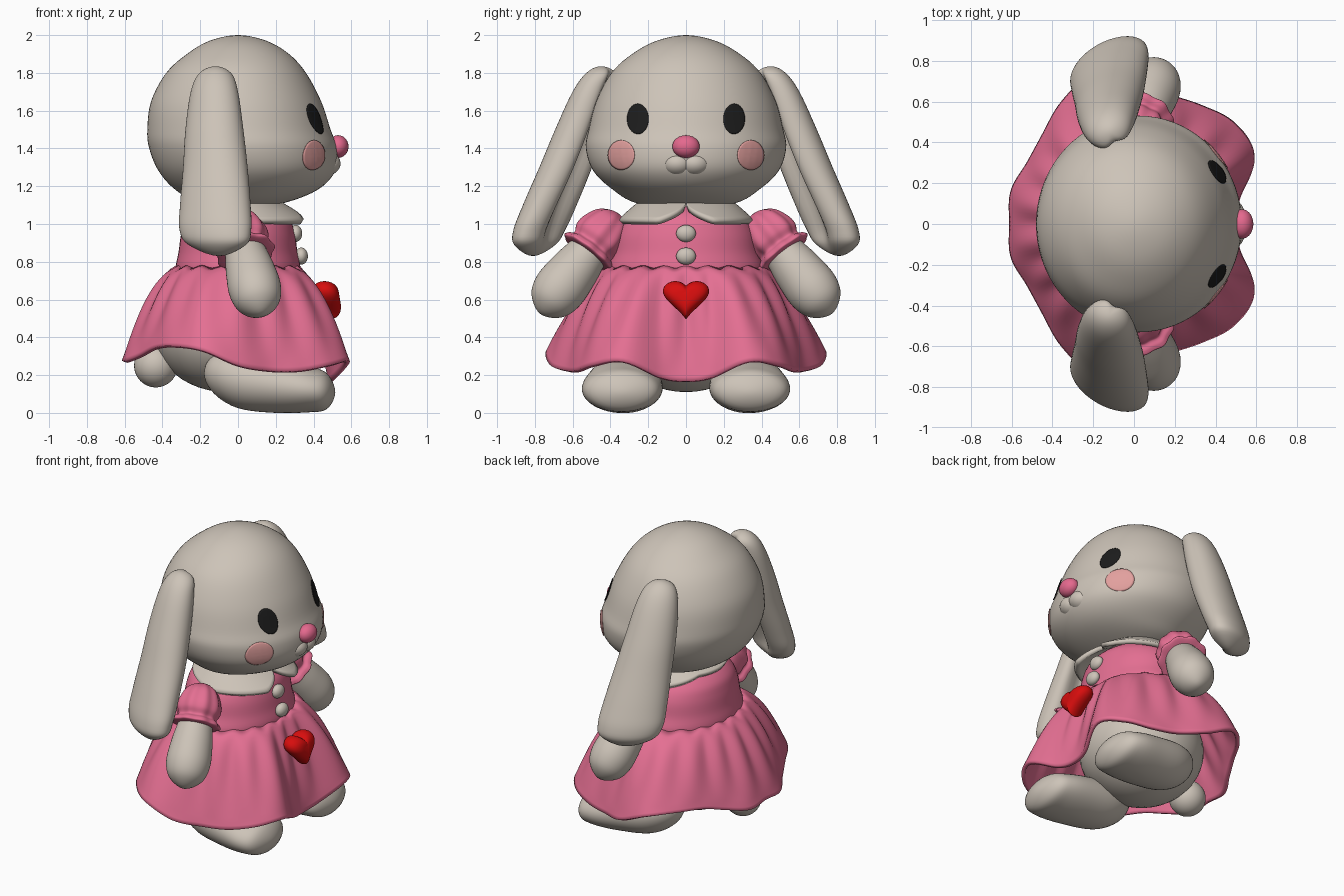
import bpy, bmesh, math
from mathutils import Matrix, Vector
from mathutils.bvhtree import BVHTree
from math import sin, cos, pi, radians

if "Cube" in bpy.data.objects:
    bpy.data.objects.remove(bpy.data.objects["Cube"])


def material(name, rgb):
    m = bpy.data.materials.new(name)
    m.diffuse_color = (*rgb, 1)
    m.use_nodes = True
    m.node_tree.nodes["Principled BSDF"].inputs["Base Color"].default_value = m.diffuse_color
    return m


FUR = material("warm grey fur", (0.61, 0.55, 0.48))
PINK = material("dress pink", (0.78, 0.16, 0.29))
NOSE = material("nose pink", (0.78, 0.14, 0.27))
BLUSH = material("blush pink", (0.76, 0.35, 0.34))
BLACK = material("eye black", (0.012, 0.012, 0.012))
RED = material("heart red", (0.68, 0.004, 0.004))


def finish(name, bm, mat, thick=0):
    bmesh.ops.recalc_face_normals(bm, faces=bm.faces)
    me = bpy.data.meshes.new(name)
    bm.to_mesh(me)
    bm.free()
    me.materials.append(mat)
    for p in me.polygons:
        p.use_smooth = True
    ob = bpy.data.objects.new(name, me)
    bpy.context.collection.objects.link(ob)
    if thick:
        mod = ob.modifiers.new("thickness", 'SOLIDIFY')
        mod.thickness, mod.offset = thick, 0
    return ob


def catmull(a, b, c, d, t):
    return [0.5 * (2 * q + (r - p) * t + (2 * p - 5 * q + 4 * r - s) * t * t
                   + (3 * q - p - 3 * r + s) * t ** 3) for p, q, r, s in zip(a, b, c, d)]


def skin(bm, rings):
    n = len(rings[0])
    for r0, r1 in zip(rings, rings[1:]):
        for i in range(n):
            j = (i + 1) % n
            bm.faces.new((r0[i], r0[j], r1[j], r1[i]))


def loft(name, mat, secs, frame=Matrix(), side=1, n=48, steps=5, rot=0, dent=0, wave=0, waves=9):
    """Smooth closed skin through (height, cx, cy, rx, ry) sections; end sections are poles."""
    flip = lambda s: (s[0], s[1], s[2], -s[3], -s[4])
    pts = [flip(secs[1])] + list(secs) + [flip(secs[-2])]
    fine = [catmull(*pts[i:i + 4], k / steps) for i in range(len(secs) - 1) for k in range(steps)][1:]
    bm = bmesh.new()

    def vert(x, y, z):
        p = frame @ Vector((x, y, z))
        return bm.verts.new((p.x, p.y * side, max(p.z, 0)))
    rings = []
    for m, (z, cx, cy, rx, ry) in enumerate(fine):
        ring = []
        fold = dent * sin(pi * (m + 1) / (len(fine) + 1))  # fades out towards both ends
        for i in range(n):
            a = 2 * pi * i / n
            k = 1 + wave * cos(waves * a)
            u, v = rx * cos(a) * k, ry * sin(a) * k
            if sin(a) < 0:
                v *= 1 - fold * sin(a) ** 10
            ring.append(vert(cx + u * cos(rot) - v * sin(rot), cy + u * sin(rot) + v * cos(rot), z))
        rings.append(ring)
    skin(bm, rings)
    for s, ring in ((secs[0], rings[0]), (secs[-1], rings[-1])):
        tip = vert(s[1], s[2], s[0])
        for i in range(n):
            bm.faces.new((ring[i], ring[(i + 1) % n], tip))
    return finish(name, bm, mat)


def ball(name, mat, c, r):
    bm = bmesh.new()
    bmesh.ops.create_uvsphere(bm, u_segments=40, v_segments=24, radius=1)
    bm.transform(Matrix.Translation(c) @ Matrix.Diagonal((*r, 1)))
    return finish(name, bm, mat)


# Head: height, back x, front x, half width
head_rows = [(2.0, 0, 0, 0), (1.97, -.15, .15, .155), (1.9, -.27, .27, .285), (1.8, -.38, .36, .395),
             (1.65, -.46, .44, .475), (1.5, -.48, .49, .515), (1.4, -.47, .525, .53),
             (1.28, -.42, .515, .49), (1.18, -.33, .42, .385), (1.11, -.2, .24, .26), (1.07, .02, .02, 0)]
head = loft("head", FUR, [(z, (a + b) / 2, 0, (b - a) / 2, w) for z, a, b, w in head_rows], n=72)

# Face painted as thin plates laid on the head
tree = BVHTree.FromPolygons([v.co for v in head.data.vertices], [p.vertices[:] for p in head.data.polygons])


def patch(name, mat, y, z, ry, rz):
    bm = bmesh.new()
    rings = []
    for k in range(1, 9):
        ring = []
        for i in range(32):
            a = 2 * pi * i / 32
            hit, nor, _, _ = tree.ray_cast(Vector((2, y + ry * k / 8 * cos(a), z + rz * k / 8 * sin(a))),
                                           Vector((-1, 0, 0)))
            ring.append(bm.verts.new(hit + nor * 0.004))
        rings.append(ring)
    skin(bm, rings)
    bm.faces.new(rings[0])
    return finish(name, bm, mat, 0.004)


for s, tag in ((1, "left"), (-1, "right")):
    patch(tag + "_eye", BLACK, s * .253, 1.555, .056, .08)
    patch(tag + "_blush", BLUSH, s * .34, 1.365, .07, .077)
    ball(tag + "_muzzle", FUR, (.445, s * .045, 1.32), (.098, .09, .07))
ball("nose", NOSE, (.53, 0, 1.41), (.055, .072, .06))

# Limbs, ears and sleeves, mirrored
shoulder = Vector((0, .40, 1.0))
axis = Vector((.12, .36, -.46))
arm_frame = Matrix.Translation(shoulder) @ axis.to_track_quat('Z', 'Y').to_matrix().to_4x4()
foot_frame = Matrix.Rotation(pi / 2, 4, 'Y')
ear_rows = [(1.835, -.12, .45, 0, 0), (1.8, -.12, .45, .085, .075), (1.7, -.125, .49, .13, .105),
            (1.5, -.125, .56, .16, .125), (1.3, -.12, .635, .18, .13), (1.1, -.12, .72, .2, .125),
            (.97, -.12, .775, .205, .115), (.89, -.11, .80, .165, .09), (.83, -.10, .81, 0, 0)]
arm_rows = [(0, 0, 0, 0, 0), (.06, 0, 0, .09, .09), (.2, 0, 0, .11, .11), (.32, 0, 0, .13, .13),
            (.46, 0, 0, .138, .138), (.56, 0, 0, .1, .1), (.615, 0, 0, 0, 0)]
sleeve_rows = [(-.07, 0, 0, 0, 0), (-.03, 0, 0, .09, .09), (.05, 0, 0, .132, .132), (.11, 0, 0, .138, .138),
               (.155, 0, 0, .12, .12), (.18, 0, 0, .146, .146), (.205, 0, 0, .142, .142), (.21, 0, 0, 0, 0)]
# Foot sections run along x: x, -height, y, half height, half width
foot_rows = [(-.18, -.21, .31, 0, 0), (-.13, -.205, .31, .1, .11), (0, -.175, .32, .15, .175),
             (.2, -.145, .33, .145, .205), (.37, -.125, .34, .122, .21), (.47, -.115, .34, .095, .16),
             (.515, -.11, .34, 0, 0)]
for s, tag in ((1, "left"), (-1, "right")):
    loft(tag + "_ear", FUR, ear_rows, side=s, rot=radians(27), dent=.8)
    loft(tag + "_arm", FUR, arm_rows, arm_frame, s)
    loft(tag + "_sleeve", PINK, sleeve_rows, arm_frame, s, n=72, wave=.035)
    loft(tag + "_foot", FUR, foot_rows, foot_frame, s)

# Lower body and tail
ball("body", FUR, (-.06, 0, .44), (.39, .39, .33))
ball("tail", FUR, (-.435, 0, .25), (.115, .115, .115))

# Dress bodice
loft("bodice", PINK, [(1.11, 0, 0, 0, 0), (1.09, 0, 0, .18, .22), (1.03, 0, 0, .27, .315), (.95, 0, 0, .30, .365),
                      (.85, 0, 0, .315, .385), (.76, 0, 0, .33, .41), (.7, 0, 0, .3, .36), (.68, 0, 0, 0, 0)])

# Skirt: hem radius and height every 15 degrees from the front to the back
hem = [(.49, .165), (.53, .185), (.67, .27), (.69, .25), (.66, .22), (.65, .22), (.71, .25),
       (.75, .33), (.69, .35), (.62, .34), (.595, .30), (.615, .27), (.60, .28)]


def hem_at(deg):
    i, t = divmod(min(deg, 360 - deg) / 15, 1)
    i = int(i)
    pick = lambda k: hem[12 - abs(12 - abs(k))]
    return catmull(pick(i - 1), pick(i), pick(i + 1), pick(i + 2), t)


bm = bmesh.new()
rows = []
for k in range(25):
    t = k / 24
    row = []
    for i in range(180):
        a = 2 * pi * i / 180
        hr, hz = hem_at(i * 2)
        wr = 1 / math.hypot(cos(a) / .32, sin(a) / .40)
        r = wr + (hr - wr) * (t ** .62 if t > 0 else 0)
        r += .016 * cos(18 * a + pi) * sin(pi * min(1, t ** .6 + .05))
        row.append(bm.verts.new((r * cos(a), r * sin(a), .765 + (hz - .765) * t + .008 * (1 - t) * cos(18 * a))))
    rows.append(row)
skin(bm, rows)
finish("skirt", bm, PINK, .025)

# Collar with two rounded lobes meeting at the front, narrow at the back
bm = bmesh.new()
rows = []
for k in range(9):
    u = k / 8
    row = []
    for i in range(120):
        d = i * 3 if i <= 60 else 360 - i * 3
        w = .2 + .8 * min(1, d / 25) ** .5
        w *= 1 - .6 * min(1, max(0, (d - 85) / 60))
        a = radians(i * 3)
        q = u * w
        row.append(bm.verts.new((cos(a) * (.17 + .205 * q), sin(a) * (.21 + .14 * q), 1.125 - .115 * q ** 1.2)))
    rows.append(row)
skin(bm, rows)
finish("collar", bm, FUR, .03)

# Buttons
for x, z in ((.305, .95), (.335, .83)):
    ball("button", FUR, (x, 0, z), (.035, .052, .045))

# Puffed heart on the skirt
bm = bmesh.new()
rows = []
for k in range(1, 16):
    f = pi * k / 16
    e = sin(f) ** .6
    row = []
    for i in range(64):
        a = 2 * pi * i / 64
        z = (13 * cos(a) - 4 * cos(2 * a) - 1 * cos(3 * a) - .6 * cos(4 * a)) / 16
        y = .8 * sin(a) ** 3 + .2 * sin(a)
        row.append(bm.verts.new((.47 - .068 * cos(f) - .02 * z * e, .122 * y * e, .62 + .118 * z * e)))
    rows.append(row)
skin(bm, rows)
bm.faces.new(rows[0])
bm.faces.new(rows[-1])
finish("heart", bm, RED)
